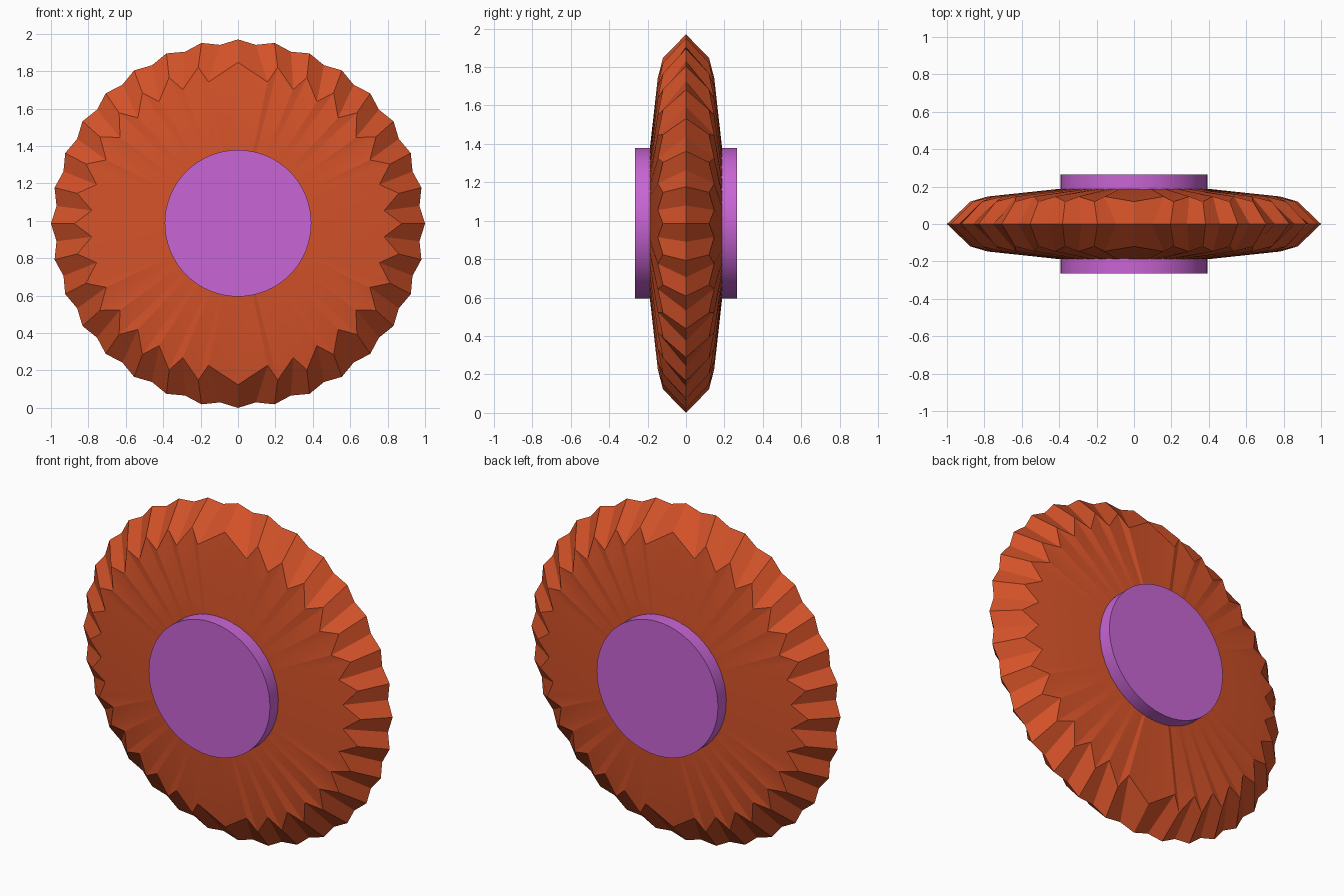
import bpy, bmesh
from math import sin, cos, radians, pi
from mathutils import Matrix

if "Cube" in bpy.data.objects:
    bpy.data.objects.remove(bpy.data.objects["Cube"])

CZ = 0.985


def material(name, rgb):
    m = bpy.data.materials.new(name)
    m.diffuse_color = (*rgb, 1)
    m.use_nodes = True
    m.node_tree.nodes["Principled BSDF"].inputs["Base Color"].default_value = m.diffuse_color
    return m


def finish(bm, name, mat, angle):
    bmesh.ops.recalc_face_normals(bm, faces=bm.faces[:])
    me = bpy.data.meshes.new(name)
    bm.to_mesh(me)
    bm.free()
    ob = bpy.data.objects.new(name, me)
    bpy.context.collection.objects.link(ob)
    me.materials.append(mat)
    bpy.ops.object.select_all(action='DESELECT')
    ob.select_set(True)
    bpy.context.view_layer.objects.active = ob
    bpy.ops.object.shade_smooth_by_angle(angle=radians(angle))
    return ob


# Tooth layout of one quarter, measured from the top: (rim angle, face angle, is_peak)
STEP = 90 / 8
quarter = []
for k in range(9):
    lean = 3.2 * (1 - k / 8) if k else 0
    quarter.append((k * STEP, k * STEP + lean, True))
    if k < 8:
        quarter.append(((k + 0.5) * STEP, (k + 0.5) * STEP + 6 * (1 - k / 7.5), False))

# Mirror the quarter to a full turn
half = quarter + [(180 - r, 180 - f, p) for r, f, p in quarter[-2::-1]]
turn = half + [(360 - r, 360 - f, p) for r, f, p in half[-2:0:-1]]


# Toothed disc: rim edge, zigzag ring and flat cone on both faces
bm = bmesh.new()


def ring(side, peak, valley, on_rim=False):
    verts = []
    for r, f, is_peak in turn:
        a = radians(r if on_rim else f)
        rad, y = peak if is_peak else valley
        verts.append(bm.verts.new((rad * sin(a), side * y, CZ + rad * cos(a) * 0.985)))
    return verts


rows = [ring(-1, (0.37, 0.191), (0.37, 0.189)),
        ring(-1, (0.875, 0.12), (0.785, 0.147)),
        ring(0, (1.0, 0), (0.975, 0), True),
        ring(1, (0.875, 0.12), (0.785, 0.147)),
        ring(1, (0.37, 0.191), (0.37, 0.189))]
n = len(turn)
for a, b in zip(rows, rows[1:]):
    for i in range(n):
        j = (i + 1) % n
        bm.faces.new((a[i], a[j], b[j], b[i]))
bm.faces.new(rows[0])
bm.faces.new(rows[-1])
finish(bm, "toothed_disc", material("disc_orange", (0.66, 0.085, 0.022)), 15)

# Hub through the middle
bm = bmesh.new()
bmesh.ops.create_cone(bm, cap_ends=True, segments=64, radius1=0.392, radius2=0.392, depth=0.53,
                      matrix=Matrix.Translation((0, 0, CZ + 0.002)) @ Matrix.Rotation(pi / 2, 4, 'X'))
finish(bm, "hub", material("hub_purple", (0.58, 0.13, 0.66)), 30)
